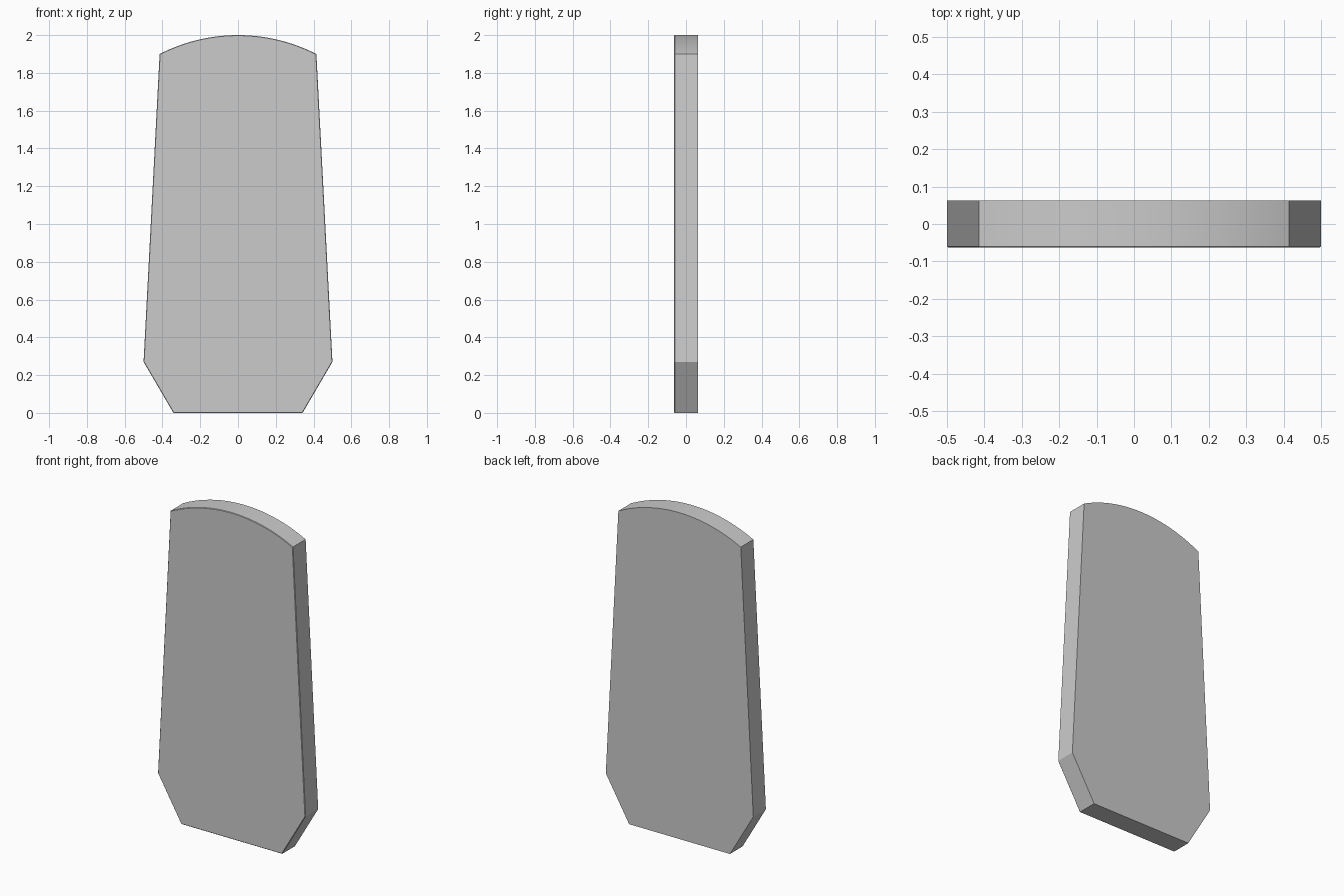
import bpy, bmesh, math

if "Cube" in bpy.data.objects:
    bpy.data.objects.remove(bpy.data.objects["Cube"])

HALF_T = 0.0625      # half thickness
HALF_TOP, SHOULDER_Z, TOP_Z = 0.415, 1.90, 2.0

# Outline: chamfered foot, tapering sides, circular arc top
rise = TOP_Z - SHOULDER_Z
radius = (HALF_TOP ** 2 + rise ** 2) / (2 * rise)
sweep = math.asin(HALF_TOP / radius)
steps = 32
outline = [(-0.5, 0.27), (-0.342, 0), (0.342, 0), (0.5, 0.27)]
for i in range(steps + 1):
    a = sweep * (1 - 2 * i / steps)
    outline.append((radius * math.sin(a), TOP_Z - radius + radius * math.cos(a)))

# Extrude the front face backwards into a slab
bm = bmesh.new()
front = bm.faces.new([bm.verts.new((x, -HALF_T, z)) for x, z in outline])
ext = bmesh.ops.extrude_face_region(bm, geom=[front], use_keep_orig=True)
moved = [v for v in ext["geom"] if isinstance(v, bmesh.types.BMVert)]
bmesh.ops.translate(bm, verts=moved, vec=(0, 2 * HALF_T, 0))
bmesh.ops.recalc_face_normals(bm, faces=bm.faces[:])

# Hairline bevel around the front rim
rim = [e for e in bm.edges if all(v.co.y < 0 for v in e.verts)]
bmesh.ops.bevel(bm, geom=rim, offset=0.003, segments=1, affect='EDGES')

mesh = bpy.data.meshes.new("slab")
bm.to_mesh(mesh)
bm.free()
slab = bpy.data.objects.new("slab", mesh)
bpy.context.collection.objects.link(slab)

# Smooth arc, crisp corners
bpy.context.view_layer.objects.active = slab
slab.select_set(True)
bpy.ops.object.shade_smooth_by_angle(angle=math.radians(10))
